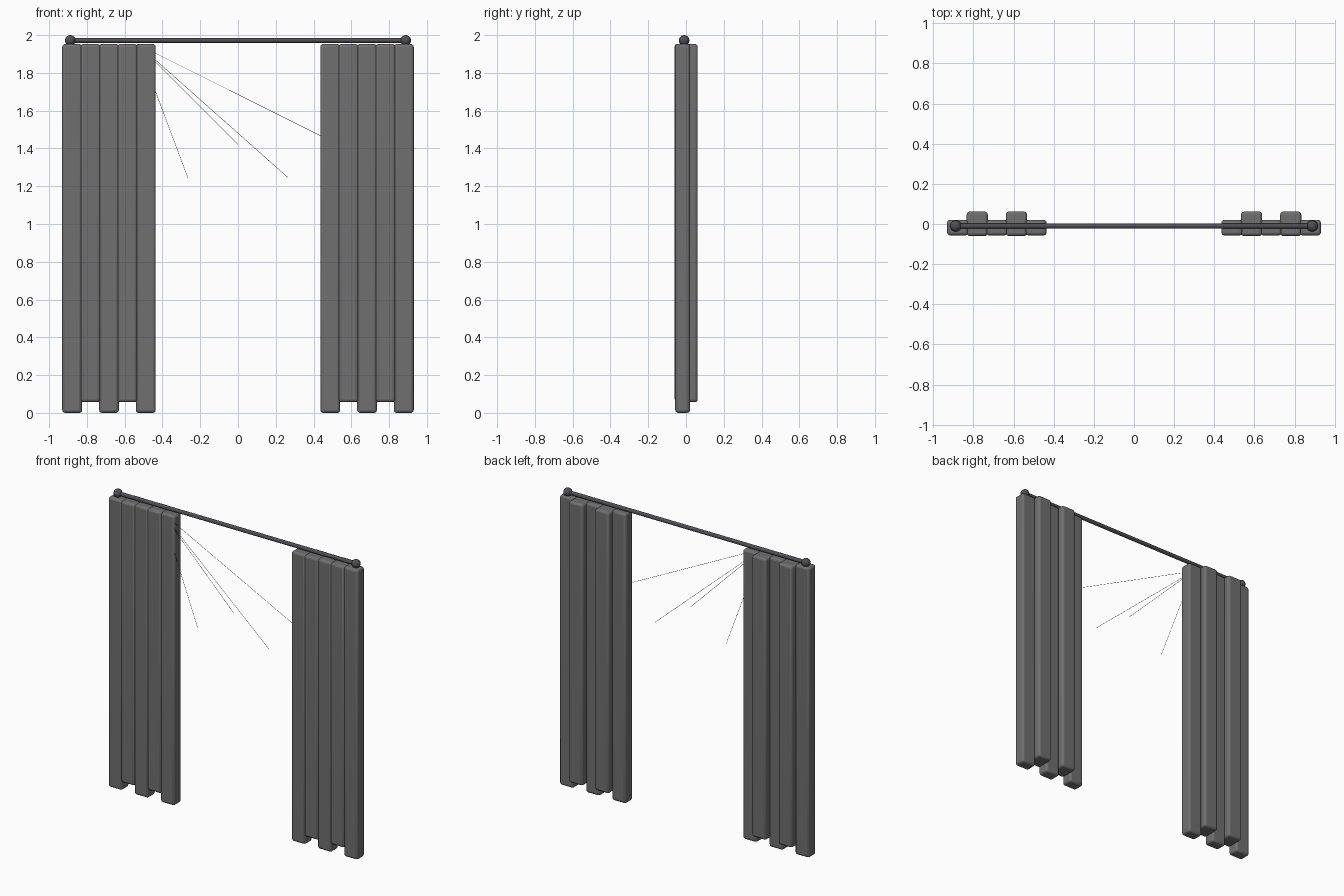
import bpy
from mathutils import Vector

if "Cube" in bpy.data.objects:
    bpy.data.objects.remove(bpy.data.objects["Cube"])


def material(name, colour):
    mat = bpy.data.materials.new(name)
    mat.diffuse_color = (*colour, 1)
    mat.use_nodes = True
    mat.node_tree.nodes["Principled BSDF"].inputs["Base Color"].default_value = mat.diffuse_color
    return mat


CLOTH = material("dark_cloth", (0.16, 0.16, 0.16))
METAL = material("dark_metal", (0.085, 0.078, 0.09))
THREAD = material("thread_grey", (0.16, 0.16, 0.16))


def finish(name, mat):
    obj = bpy.context.object
    obj.name = name
    obj.data.materials.append(mat)
    bpy.ops.object.select_all(action='DESELECT')
    obj.select_set(True)
    bpy.context.view_layer.objects.active = obj
    bpy.ops.object.shade_smooth_by_angle()


def fold(name, x, y0, y1, z0, z1, width=0.105):
    bpy.ops.mesh.primitive_cube_add(size=1, location=(x, (y0 + y1) / 2, (z0 + z1) / 2))
    obj = bpy.context.object
    obj.scale = (width, y1 - y0, z1 - z0)
    bpy.ops.object.transform_apply(location=False, rotation=False, scale=True)
    bev = obj.modifiers.new("soft_edges", 'BEVEL')
    bev.width = 0.015
    bev.segments = 3
    finish(name, CLOTH)


def bar(name, a, b, radius, sides, mat):
    a, b = Vector(a), Vector(b)
    d = b - a
    bpy.ops.mesh.primitive_cylinder_add(vertices=sides, radius=radius, depth=d.length,
                                        location=(a + b) / 2,
                                        rotation=d.to_track_quat('Z', 'Y').to_euler())
    finish(name, mat)


ROD_Y, ROD_Z, ROD_X = -0.01, 1.972, 0.888

# Rod with round finials
bar("curtain_rod", (-ROD_X, ROD_Y, ROD_Z), (ROD_X, ROD_Y, ROD_Z), 0.013, 16, METAL)
for side, label in ((-1, "left"), (1, "right")):
    bpy.ops.mesh.primitive_uv_sphere_add(segments=20, ring_count=12, radius=0.028,
                                         location=(side * ROD_X, ROD_Y, ROD_Z))
    finish(f"{label}_finial", METAL)

    # Five pleats per curtain, alternating long shallow and short deep
    for i in range(5):
        x = side * 0.683 + (i - 2) * 0.0975
        if i % 2 == 0:
            fold(f"{label}_long_fold_{i}", x, -0.057, 0.021, 0.0, 1.953)
        else:
            fold(f"{label}_short_fold_{i}", x, -0.06, 0.062, 0.057, 1.953)

# Fine threads fanning out from the left curtain's top
for i, z in enumerate((1.42, 1.245, 1.42, 1.245, 1.42)):
    bar(f"thread_{i}", (-0.531, -0.05, 1.952), (-0.531 + i * 0.2655, -0.05, z), 0.001, 6, THREAD)
